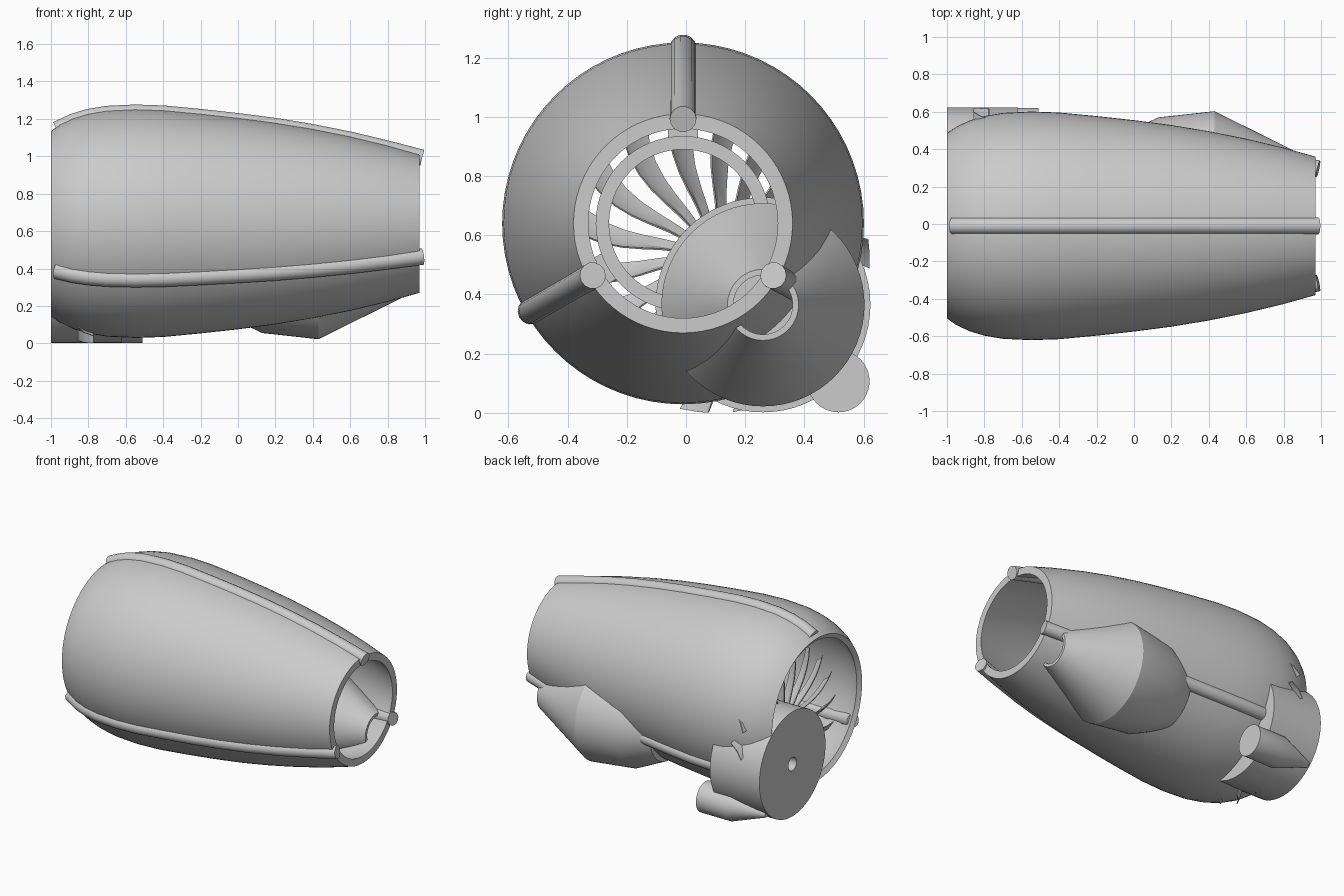
import bpy, bmesh, math

if "Cube" in bpy.data.objects:
    bpy.data.objects.remove(bpy.data.objects["Cube"])

NACELLE = (-0.01, 0.64)   # (y, z) of the long axes, all parallel to x
CORE = (0.26, 0.365)
FAN = (0.10, 0.52)
POD = (0.515, 0.107)


def finish(name, bm):
    bmesh.ops.remove_doubles(bm, verts=bm.verts, dist=1e-5)
    bmesh.ops.recalc_face_normals(bm, faces=bm.faces)
    me = bpy.data.meshes.new(name)
    bm.to_mesh(me)
    bm.free()
    ob = bpy.data.objects.new(name, me)
    bpy.context.collection.objects.link(ob)
    bpy.ops.object.select_all(action='DESELECT')
    ob.select_set(True)
    bpy.context.view_layer.objects.active = ob
    bpy.ops.object.shade_smooth_by_angle(angle=math.radians(30))
    return ob


def lathe(name, centre, profile, n=64, closed=False):
    """Spin (x, radius) points around an axis parallel to x."""
    bm = bmesh.new()
    rings = []
    for x, r in profile:
        rings.append([bm.verts.new((x, centre[0] + r * math.cos(2 * math.pi * i / n),
                                    centre[1] + r * math.sin(2 * math.pi * i / n)))
                      for i in range(n)])
    pairs = list(zip(rings, rings[1:]))
    if closed:
        pairs.append((rings[-1], rings[0]))
    for a, b in pairs:
        for i in range(n):
            j = (i + 1) % n
            bm.faces.new((a[i], a[j], b[j], b[i]))
    return finish(name, bm)


# Outer cowling: hollow barrel tapering to the rear
outer = [(-1, .495), (-.95, .53), (-.88, .563), (-.8, .587), (-.7, .604), (-.55, .611),
         (-.4, .606), (-.2, .587), (0, .565), (.2, .539), (.4, .506), (.6, .466),
         (.8, .418), (.97, .37)]
inner = [(.97, .32), (.8, .37), (.5, .44), (0, .52), (-.5, .565), (-.75, .55), (-.9, .51), (-.98, .465)]
lathe("cowling", NACELLE, outer + inner, 72, closed=True)

# Inner guide ring held inside the cowling
lathe("guide_ring", NACELLE, [(-.35, .25), (-.35, .295), (-.2, .295), (-.2, .25)], 64, closed=True)

# Three round rails following the cowling, with a strut to the guide ring
for k in range(3):
    a = math.radians(90 + 120 * k)
    ca, sa = math.cos(a), math.sin(a)
    path = [(-.97, .503)] + [(x, r - .018) for x, r in outer[2:-1]] + [(.985, .352)]
    cu = bpy.data.curves.new("rail", 'CURVE')
    cu.dimensions = '3D'
    cu.bevel_depth = .045
    cu.bevel_resolution = 5
    cu.use_fill_caps = True
    sp = cu.splines.new('POLY')
    sp.points.add(len(path) - 1)
    for p, (x, r) in zip(sp.points, path):
        p.co = (x, NACELLE[0] + r * ca, NACELLE[1] + r * sa, 1)
    sp.use_smooth = True
    ob = bpy.data.objects.new("rail_%d" % (k + 1), cu)
    bpy.context.collection.objects.link(ob)

    bm = bmesh.new()
    bmesh.ops.create_cube(bm, size=1)
    for v in bm.verts:
        r, t = .425 + v.co.z * .29, v.co.y * .1
        v.co = (-.275 + v.co.x * .12, NACELLE[0] + r * ca - t * sa, NACELLE[1] + r * sa + t * ca)
    finish("strut_%d" % (k + 1), bm)

# Core body: offset shell with a hollow tail cone
lathe("tail_cone", CORE, [(-.06, 0), (-.06, .22), (.13, .31), (.43, .343), (.88, .12),
                          (.88, .1), (.6, .1), (.6, 0)])

# Front drum with a small central bore
lathe("front_drum", CORE, [(-.9, 0), (-.9, .045), (-1, .045), (-1, .363), (-.62, .363), (-.62, 0)])

# Accessory pod, tapering forward into the drum
lathe("accessory_pod", POD, [(-.98, 0), (-.98, .02), (-.74, .105), (-.51, .105), (-.51, 0)], 40)

# Fan hub and twisted blades
lathe("fan_hub", FAN, [(-.88, 0), (-.88, .13), (-.74, .13), (-.74, 0)], 48)
BLADES = 18
bm = bmesh.new()
for b in range(BLADES):
    a0 = 2 * math.pi * (b + .1) / BLADES
    grid = []
    for s in range(7):
        f = s / 6
        r = .12 + .4 * f
        twist = math.radians(20 + 30 * f)
        chord = .07 + .055 * f
        sweep = .1 * math.sin(f * math.pi)
        row = []
        for side in (-1, 1):
            for c in ((-.5, 0, .5) if side < 0 else (.5, 0, -.5)):
                camber = .012 * (1 - 4 * c * c) + side * .003
                dx = chord * c * math.cos(twist) - camber * math.sin(twist)
                dt = chord * c * math.sin(twist) + camber * math.cos(twist)
                ang = a0 + sweep + dt / r
                row.append(bm.verts.new((-.815 + dx, FAN[0] + r * math.cos(ang),
                                         FAN[1] + r * math.sin(ang))))
        grid.append(row)
    for p, q in zip(grid, grid[1:]):
        for i in range(6):
            j = (i + 1) % 6
            bm.faces.new((p[i], p[j], q[j], q[i]))
    bm.faces.new(grid[0])
    bm.faces.new(grid[-1])
finish("fan_blades", bm)
